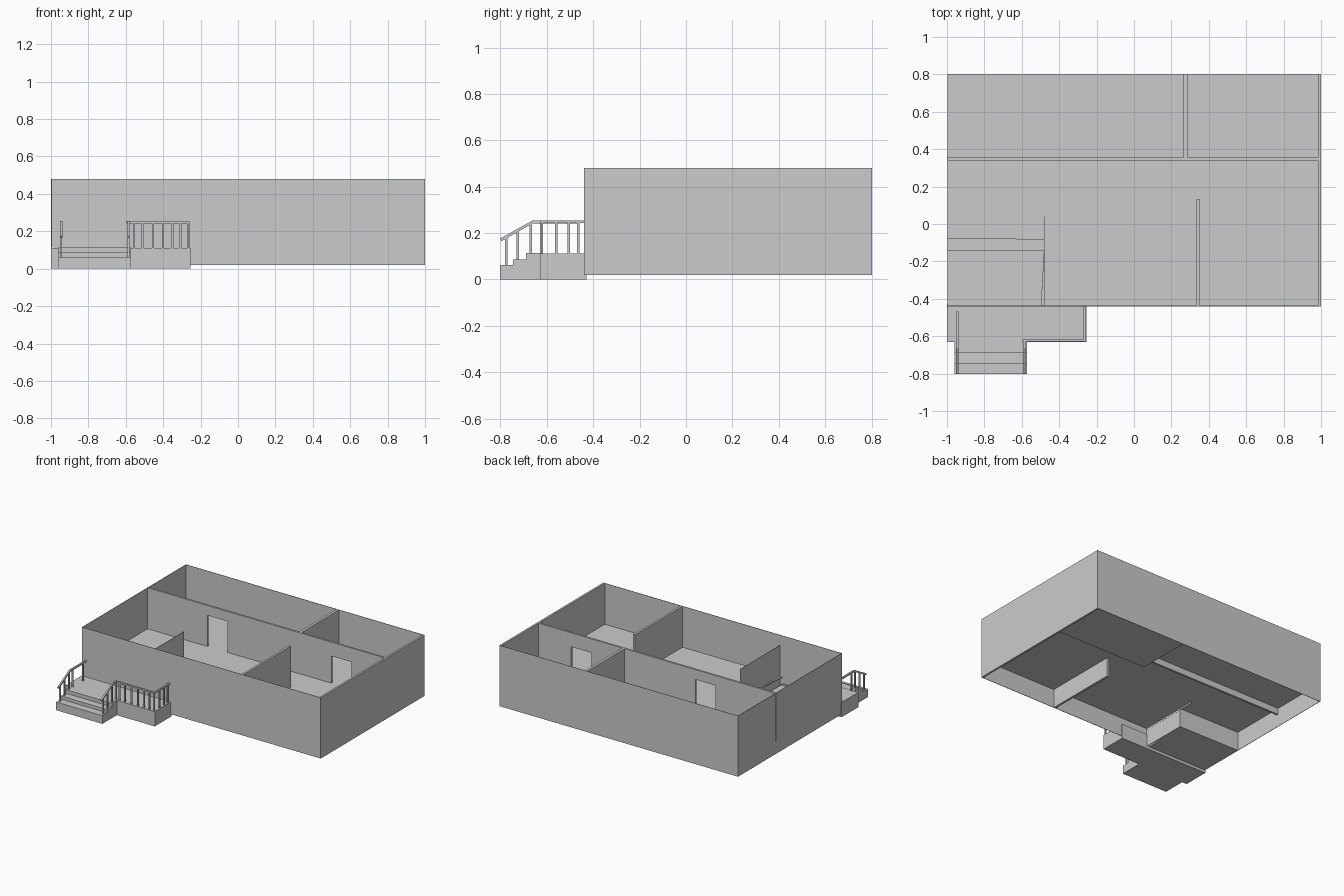
import bpy, bmesh
from mathutils import Vector


def prism(name, pts, a, b, axis='z'):
    """Extrude a 2D outline from a to b along an axis."""
    def place(p, t):
        if axis == 'z':
            return (p[0], p[1], t)
        if axis == 'x':
            return (t, p[0], p[1])
        return (p[0], t, p[1])
    bm = bmesh.new()
    lo = [bm.verts.new(place(p, a)) for p in pts]
    hi = [bm.verts.new(place(p, b)) for p in pts]
    bm.faces.new(lo)
    bm.faces.new(hi)
    n = len(pts)
    for i in range(n):
        j = (i + 1) % n
        bm.faces.new((lo[i], lo[j], hi[j], hi[i]))
    bmesh.ops.recalc_face_normals(bm, faces=bm.faces)
    me = bpy.data.meshes.new(name)
    bm.to_mesh(me)
    bm.free()
    ob = bpy.data.objects.new(name, me)
    bpy.context.collection.objects.link(ob)
    return ob


def box(name, x0, x1, y0, y1, z0, z1):
    return prism(name, [(x0, y0), (x1, y0), (x1, y1), (x0, y1)], z0, z1)


def cut(ob, x0, x1, y0, y1, z0, z1):
    c = box(ob.name + "_opening_cutter", x0, x1, y0, y1, z0, z1)
    c.hide_render = True
    c.hide_viewport = True
    m = ob.modifiers.new("opening", 'BOOLEAN')
    m.operation = 'DIFFERENCE'
    m.solver = 'EXACT'
    m.object = c


TOP, BASE, FLOOR = 0.48, 0.02, 0.17
T = 0.003  # thin wall sheets

# outer walls
box("front_wall", -0.997, 0.985, -0.44, -0.44 + T, BASE, TOP)
box("back_wall", -0.997, 0.985, 0.802 - T, 0.802, BASE, TOP)
box("left_wall", -0.997, -0.997 + T, -0.44 + T, 0.802 - T, BASE, TOP)
box("right_wall", 0.985, 1.0, -0.44, 0.802, BASE, TOP)

# inner walls, the long one with two doorways
long_wall = box("long_inner_wall", -1.0, 0.985, 0.34, 0.355, 0.115, TOP)
cut(long_wall, -0.495, -0.327, 0.3, 0.4, FLOOR, 0.405)
cut(long_wall, 0.544, 0.713, 0.3, 0.4, FLOOR, 0.375)
box("back_room_wall", 0.265, 0.285, 0.355, 0.80, 0.055, TOP)
box("short_inner_wall", 0.335, 0.352, -0.437, 0.13, BASE, TOP)
box("entry_screen", -0.481, -0.478, -0.437, 0.04, 0.15, 0.403)

# raised floor wrapping round the entry well, and slab under the back room
prism("main_floor", [(-0.994, -0.075), (-0.478, -0.08), (-0.498, -0.437),
                     (0.985, -0.437), (0.985, 0.799), (-0.994, 0.799)],
      0.162, FLOOR)
box("back_room_base", 0.2, 0.985, 0.345, 0.799, 0.05, 0.055)

# entry landing and step up
prism("entry_landing", [(-0.994, -0.437), (-0.498, -0.437), (-0.482, -0.145),
                        (-0.994, -0.145)], BASE, 0.11)
prism("entry_step", [(-0.994, -0.145), (-0.482, -0.145), (-0.478, -0.08),
                     (-0.994, -0.075)], BASE, 0.14)
prism("entry_riser", [(-0.994, -0.078), (-0.478, -0.083), (-0.478, -0.08),
                      (-0.994, -0.075)], 0.14, FLOOR)
box("entry_side", -0.482, -0.479, -0.437, -0.08, BASE, 0.165)
box("entry_sill", -0.994, -0.5, -0.437, -0.428, 0.10, 0.118)

# porch and front steps
box("porch", -1.0, -0.255, -0.63, -0.43, 0.0, 0.112)
prism("porch_steps", [(-0.802, 0.0), (-0.802, 0.062), (-0.745, 0.062),
                      (-0.745, 0.086), (-0.69, 0.086), (-0.69, 0.113),
                      (-0.628, 0.113), (-0.628, 0.0)], -0.96, -0.573, 'x')

# stair handrails: level part, then sloping down over the steps
W = 0.006


def stair_rail(name, x, back):
    prism(name, [(back, 0.242), (back, 0.254), (-0.662, 0.254), (-0.802, 0.176),
                 (-0.796, 0.165), (-0.66, 0.242)], x - W, x + W, 'x')


def post(name, x, y, z0, z1):
    box(name, x - 0.005, x + 0.005, y - 0.005, y + 0.005, z0, z1)


for side, x, back in (("left", -0.945, -0.468), ("right", -0.585, -0.615)):
    stair_rail(side + "_stair_rail", x, back)
    for y, z0, z1 in ((-0.775, 0.062, 0.183), (-0.725, 0.086, 0.21),
                      (-0.67, 0.112, 0.242)):
        post(side + "_stair_post", x, y, z0, z1)
for y in (-0.625, -0.505):
    post("left_landing_post", -0.945, y, 0.112, 0.245)

# porch handrail along the front and the right side
box("porch_front_rail", -0.595, -0.259, -0.627, -0.615, 0.243, 0.254)
box("porch_side_rail", -0.271, -0.259, -0.615, -0.44, 0.243, 0.254)
for x in (-0.585, -0.555, -0.51, -0.455, -0.402, -0.35, -0.307, -0.267):
    post("porch_front_post", x, -0.621, 0.112, 0.244)
for y in (-0.56, -0.505, -0.465):
    post("porch_side_post", -0.265, y, 0.112, 0.244)
